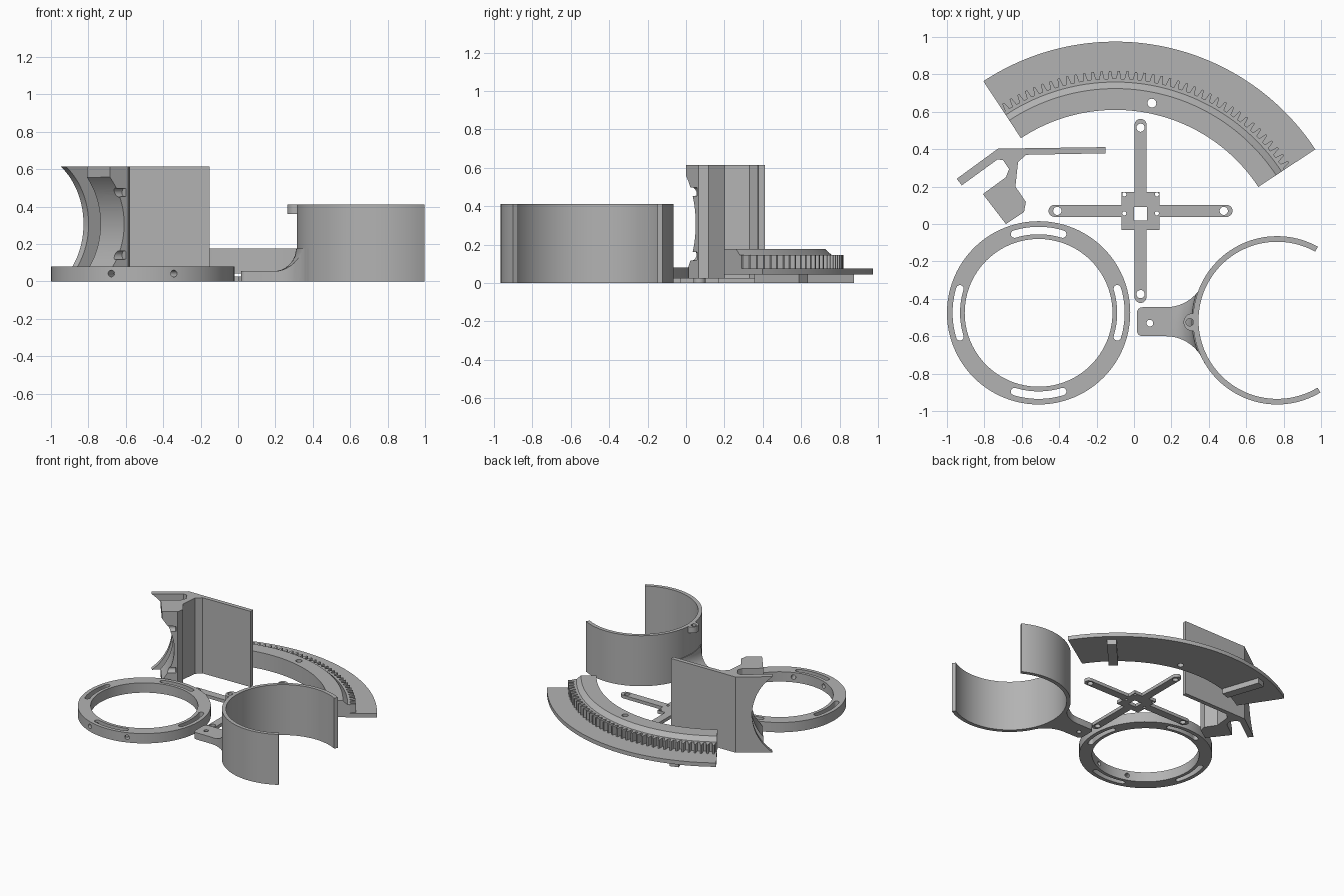
import bpy, bmesh
from math import sin, cos, radians, pi, sqrt
from mathutils import Vector, Matrix

cube = bpy.data.objects.get("Cube")
if cube:
    bpy.data.objects.remove(cube)

grey = bpy.data.materials.new("plain_grey")
grey.use_nodes = True
TONE = (0.45, 0.45, 0.45, 1)
grey.diffuse_color = TONE
grey.node_tree.nodes["Principled BSDF"].inputs["Base Color"].default_value = TONE


def finish(name, bm):
    bmesh.ops.recalc_face_normals(bm, faces=bm.faces)
    mesh = bpy.data.meshes.new(name)
    bm.to_mesh(mesh)
    bm.free()
    mesh.materials.append(grey)
    ob = bpy.data.objects.new(name, mesh)
    bpy.context.collection.objects.link(ob)
    return ob


def polar(c, r, deg):
    return (c[0] + r * cos(radians(deg)), c[1] + r * sin(radians(deg)))


def arc(c, r, a0, a1, n=16):
    return [polar(c, r, a0 + (a1 - a0) * i / n) for i in range(n + 1)]


def prism(name, pts, z0, z1):
    """Extrude a plan outline from z0 to z1."""
    bm = bmesh.new()
    low = [bm.verts.new((x, y, z0)) for x, y in pts]
    top = [bm.verts.new((x, y, z1)) for x, y in pts]
    bm.faces.new(low)
    bm.faces.new(top)
    for i in range(len(pts)):
        j = (i + 1) % len(pts)
        bm.faces.new((low[i], low[j], top[j], top[i]))
    return finish(name, bm)


def box(name, x0, x1, y0, y1, z0, z1):
    return prism(name, [(x0, y0), (x1, y0), (x1, y1), (x0, y1)], z0, z1)


def sweep(name, c, profile, a0, a1, n):
    """Turn an (r, z) profile about a vertical axis at c."""
    full = a1 - a0 == 360
    bm = bmesh.new()
    rows = []
    for i in range(n if full else n + 1):
        a = a0 + (a1 - a0) * i / n
        rows.append([bm.verts.new((*polar(c, r, a), z)) for r, z in profile])
    for i in range(n):
        p, q = rows[i], rows[(i + 1) % len(rows)]
        for k in range(len(profile)):
            m = (k + 1) % len(profile)
            bm.faces.new((p[k], p[m], q[m], q[k]))
    if not full:
        bm.faces.new(rows[0])
        bm.faces.new(rows[-1])
    return finish(name, bm)


def rod(centre, direction, radius, length, n=24):
    """Cylinder cutter centred on a point along any direction."""
    bm = bmesh.new()
    turn = Vector(direction).to_track_quat('Z', 'Y').to_matrix().to_4x4()
    bmesh.ops.create_cone(bm, cap_ends=True, segments=n, radius1=radius, radius2=radius,
                          depth=length, matrix=Matrix.Translation(centre) @ turn)
    return finish("cutter", bm)


def combine(ob, tools, op='DIFFERENCE'):
    """Apply booleans and discard the tools."""
    bpy.context.view_layer.objects.active = ob
    for t in tools:
        t.hide_render = True
        mod = ob.modifiers.new("bool", 'BOOLEAN')
        mod.operation, mod.solver, mod.object = op, 'EXACT', t
        bpy.ops.object.modifier_apply(modifier=mod.name)
        bpy.data.objects.remove(t)
    return ob


def hole(x, y, r, n=24):
    return rod((x, y, 0), (0, 0, 1), r, 1, n)


def rect_profile(r0, r1, z0, z1):
    return [(r0, z0), (r1, z0), (r1, z1), (r0, z1)]


# Flat ring with four curved slots and two radial screw holes
RC = (-0.51, -0.475)
ring = sweep("slotted_ring", RC, rect_profile(0.395, 0.49, 0, 0.08), 0, 360, 96)
cuts = []
for a in (0, 90, 180, 270):
    outline = arc(RC, 0.46, a - 17, a + 17)
    outline += arc(polar(RC, 0.44, a + 17), 0.02, a + 17, a + 197, 8)[1:-1]
    outline += arc(RC, 0.42, a + 17, a - 17)
    outline += arc(polar(RC, 0.44, a - 17), 0.02, a + 163, a + 343, 8)[1:-1]
    cuts.append(prism("cutter", outline, -0.1, 0.2))
for a in (-110, -70):
    cuts.append(rod((*polar(RC, 0.44, a), 0.042), (cos(radians(a)), sin(radians(a)), 0), 0.018, 0.2))
combine(ring, cuts)

# Open cylindrical holder
HC = (0.765, -0.515)
sweep("open_holder", HC, rect_profile(0.42, 0.45, 0, 0.41), 61, 301, 80)

# Mounting tab: flared outline trimmed by a turned fillet
half = arc((0.045, -0.475), 0.03, 180, 90, 6)
half += arc((0.17, -0.225), 0.22, -90, -20, 14)
plan = half + [(x, 2 * HC[1] - 0.015 - y) for x, y in reversed(half)]
tab = prism("mounting_tab", plan, -0.1, 0.5)
fillet = [(0.575 + 0.12 * cos(radians(a)), 0.175 + 0.12 * sin(radians(a))) for a in range(-90, -181, -10)]
body = sweep("cutter", HC, [(0.435, 0), (0.9, 0), (0.9, 0.055)] + fillet + [(0.435, 0.175)], 0, 360, 96)
combine(tab, [body], 'INTERSECT')
combine(tab, [hole(0.085, -0.53, 0.018)])

# Half-round lug at the holder rim
lug = prism("rim_lug", arc((0.312, -0.525), 0.047, 90, 270) + [(0.325, -0.572), (0.325, -0.478)], 0.36, 0.41)
combine(lug, [hole(0.298, -0.525, 0.02)])

# Cross-shaped horn
CC = (0.035, 0.07)
REACH, HW, THICK = 0.46, 0.032, 0.026
horn = box("cross_horn", CC[0] - 0.102, CC[0] + 0.102, CC[1] - 0.102, CC[1] + 0.102, 0, THICK)
arms, cuts = [], []
for a in (0, 90):
    ends = arc(polar(CC, REACH, a), HW, a - 90, a + 90) + arc(polar(CC, REACH, a + 180), HW, a + 90, a + 270)
    arms.append(prism("arm", ends, 0, THICK))
    for side in (0, 180):
        cuts.append(hole(*polar(CC, REACH - 0.015, a + side), 0.022))
combine(horn, arms, 'UNION')
cuts.append(box("cutter", CC[0] - 0.035, CC[0] + 0.035, CC[1] - 0.05, CC[1] + 0.02, -1, 1))
for x in (-0.052, 0.122):
    for y in (0.057, 0.158):
        cuts.append(hole(x, y, 0.011, 16))
combine(horn, cuts)

# Curved rack: base plate, raised chamfered rail, teeth and two feet
GC = (-0.1, -0.306)
A0, A1 = 33.4, 123.4
MID = (A0 + A1) / 2
bolt = polar(GC, 0.972, MID)
plate = sweep("rack_plate", GC, rect_profile(0.916, 1.281, 0.043, 0.075), A0, A1, 72)
rail = sweep("rack_rail", GC, [(0.916, 0.075), (1.065, 0.075), (1.065, 0.145), (1.03, 0.177), (0.916, 0.177)],
             A0, A1, 72)
for part in (plate, rail):
    combine(part, [hole(*bolt, 0.024, 12)])

TEETH = 38
pitch = (A1 - A0) / TEETH
outline = arc(GC, 1.06, A1, A0, 72)
for i in range(TEETH):
    a = A0 + i * pitch
    for f, r in ((0, 1.083), (0.2, 1.083), (0.38, 1.125), (0.62, 1.125), (0.8, 1.083)):
        outline.append(polar(GC, r, a + f * pitch))
outline.append(polar(GC, 1.083, A1))
prism("rack_teeth", outline, 0.075, 0.145)

for side in (-30.4, 30.4):
    a = MID + side
    inner, outer = polar(GC, 0.925, a), polar(GC, 1.235, a)
    dx, dy = -0.035 * sin(radians(a)), 0.035 * cos(radians(a))
    prism("rack_foot", [(inner[0] - dx, inner[1] - dy), (outer[0] - dx, outer[1] - dy),
                        (outer[0] + dx, outer[1] + dy), (inner[0] + dx, inner[1] + dy)], 0, 0.043)

# Tall bracket, hollowed by a horizontal cylinder on its slanted side
plan = [(-0.957, 0.235), (-0.727, 0.403), (-0.153, 0.411), (-0.153, 0.378), (-0.578, 0.37),
        (-0.62, 0.33), (-0.634, 0.2), (-0.578, 0.118), (-0.588, 0.064), (-0.685, 0),
        (-0.808, 0.16), (-0.685, 0.25), (-0.668, 0.294), (-0.7, 0.342), (-0.73, 0.345), (-0.93, 0.2)]
bracket = prism("tall_bracket", plan, 0, 0.615)
N = Vector((0.79, 0.613, 0))
AXIS = Vector((0.613, -0.79, 0))
cuts = [rod(N * -0.84 + AXIS * -0.5 + Vector((0, 0, 0.307)), AXIS, 0.39, 1.6, 96)]
for z in (0.14, 0.475):
    cuts.append(rod((-0.645, 0.035, z), N, 0.024, 0.1))
combine(bracket, cuts)

# Smooth curved walls, keep crisp edges
for ob in bpy.context.collection.objects:
    if ob.type == 'MESH':
        bpy.ops.object.select_all(action='DESELECT')
        ob.select_set(True)
        bpy.context.view_layer.objects.active = ob
        bpy.ops.object.shade_smooth_by_angle(angle=radians(25))
